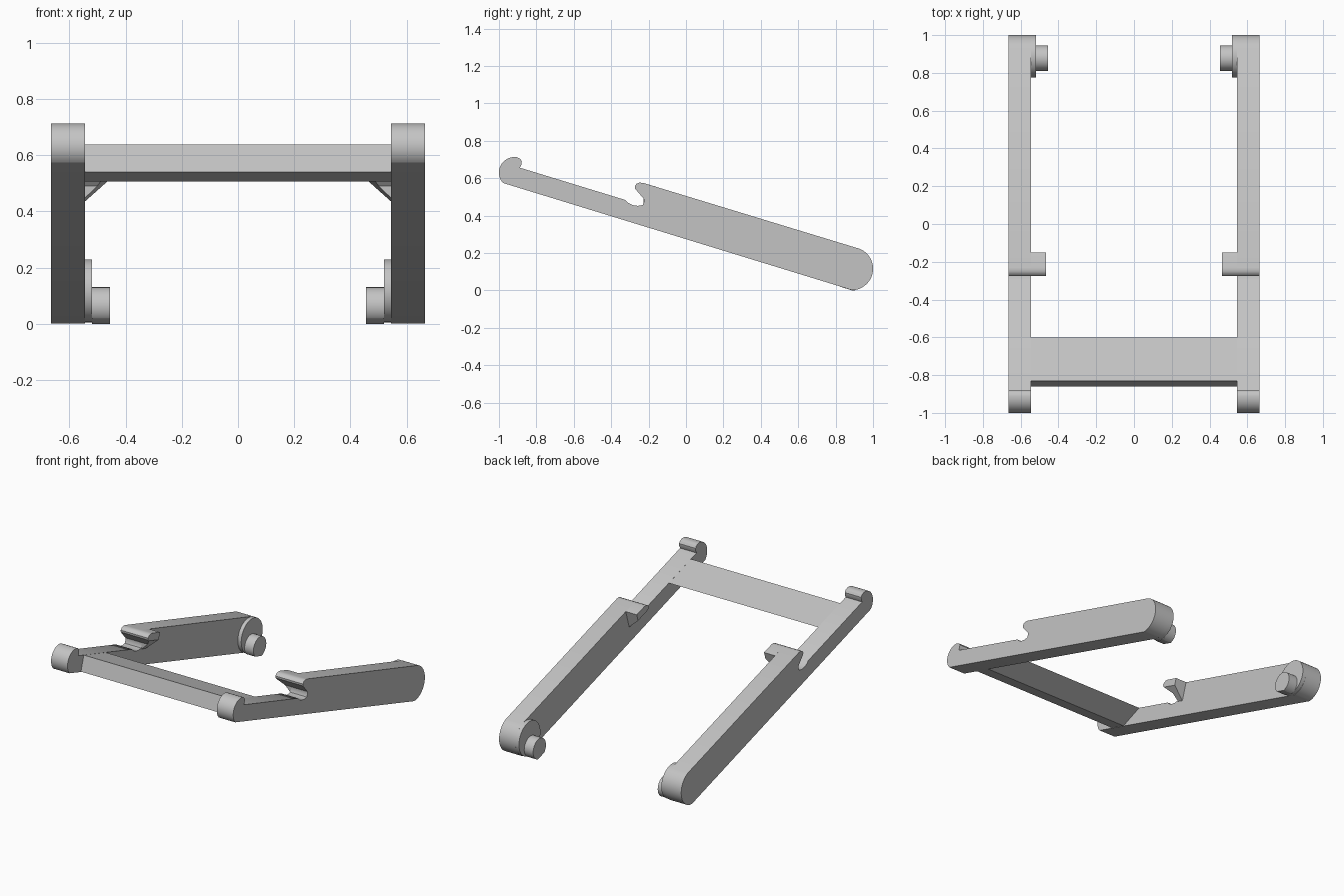
import bpy, bmesh, math
from mathutils import Vector

cube = bpy.data.objects.get("Cube")
if cube:
    bpy.data.objects.remove(cube, do_unlink=True)

grey = bpy.data.materials.new("plain grey")
grey.use_nodes = True
grey.diffuse_color = (0.55, 0.55, 0.55, 1)
grey.node_tree.nodes["Principled BSDF"].inputs["Base Color"].default_value = grey.diffuse_color

ARM_IN, ARM_OUT = 0.545, 0.665
SLOPE = Vector((0, 1, -0.309)).normalized()      # direction along the arms
UNDERSIDE = (Vector((0, 0.888, 0.0)), SLOPE.cross(Vector((1, 0, 0))))
if UNDERSIDE[1].z > 0:
    UNDERSIDE = (UNDERSIDE[0], -UNDERSIDE[1])


def arc(cy, cz, r, start, end, steps=24):
    """Points on an arc in the side plane, angles in degrees."""
    angles = [math.radians(start + (end - start) * i / steps) for i in range(steps + 1)]
    return [(cy + r * math.cos(a), cz + r * math.sin(a)) for a in angles]


def prism(name, profile, x0, x1, cut=None, mirror=True):
    """Extrude a side profile across x, optionally trimmed by a plane."""
    bm = bmesh.new()
    base = bm.faces.new([bm.verts.new((x0, y, z)) for y, z in profile])
    ext = bmesh.ops.extrude_face_region(bm, geom=[base])
    moved = [v for v in ext["geom"] if isinstance(v, bmesh.types.BMVert)]
    bmesh.ops.translate(bm, verts=moved, vec=(x1 - x0, 0, 0))
    if cut:
        res = bmesh.ops.bisect_plane(bm, geom=bm.verts[:] + bm.edges[:] + bm.faces[:],
                                     plane_co=cut[0], plane_no=cut[1], clear_outer=True)
        edges = [e for e in res["geom_cut"] if isinstance(e, bmesh.types.BMEdge)]
        bmesh.ops.holes_fill(bm, edges=edges)
    bmesh.ops.recalc_face_normals(bm, faces=bm.faces[:])
    mesh = bpy.data.meshes.new(name)
    bm.to_mesh(mesh)
    bm.free()
    mesh.materials.append(grey)
    obj = bpy.data.objects.new(name, mesh)
    bpy.context.collection.objects.link(obj)
    if mirror:
        obj.modifiers.new("Mirror", "MIRROR")
    bpy.ops.object.select_all(action="DESELECT")
    obj.select_set(True)
    bpy.context.view_layer.objects.active = obj
    bpy.ops.object.shade_smooth_by_angle(angle=math.radians(30))
    return obj


# Side arms: hooked front end, open notch, thick rear with rounded end
notch = [(-0.326, 0.484), (-0.31, 0.468), (-0.285, 0.456), (-0.257, 0.452),
         (-0.232, 0.456), (-0.225, 0.472), (-0.226, 0.49), (-0.273, 0.545)]
tip = [(-0.274, 0.558), (-0.264, 0.57), (-0.25, 0.576), (-0.23, 0.575)]
hook = arc(-0.917, 0.63, 0.083, 222, 80) + [(-0.887, 0.704), (-0.878, 0.69),
                                          (-0.879, 0.675), (-0.888, 0.656)]
rear = arc(0.885, 0.116, 0.115, 67, -88)
prism("side_arms", hook + notch + tip + rear, ARM_IN, ARM_OUT)

# Pivot bosses and pegs on the inner rear ends, flattened along the underside
prism("pivot_bosses", arc(0.888, 0.117, 0.112, 0, 352.5, 47), 0.52, ARM_IN, UNDERSIDE)
prism("pivot_pegs", arc(0.878, 0.063, 0.067, 0, 350, 35), 0.455, 0.52, UNDERSIDE)

# Inward catches behind the notches, with a sloped support underneath
across = Vector((-0.08, 0, 0.078))
normal = SLOPE.cross(across).normalized()
if normal.z > 0:
    normal = -normal
catch = [(-0.226, 0.40), (-0.226, 0.49), (-0.273, 0.545)] + tip + [(-0.15, 0.551), (-0.196, 0.40)]
prism("notch_catches", catch, 0.465, ARM_IN, (Vector((ARM_IN, -0.185, 0.435)), normal))

# Crossbar with a bevelled rear underside
prism("crossbar", [(-0.83, 0.638), (-0.60, 0.567), (-0.75, 0.506), (-0.86, 0.54)],
      -ARM_IN, ARM_IN, mirror=False)
